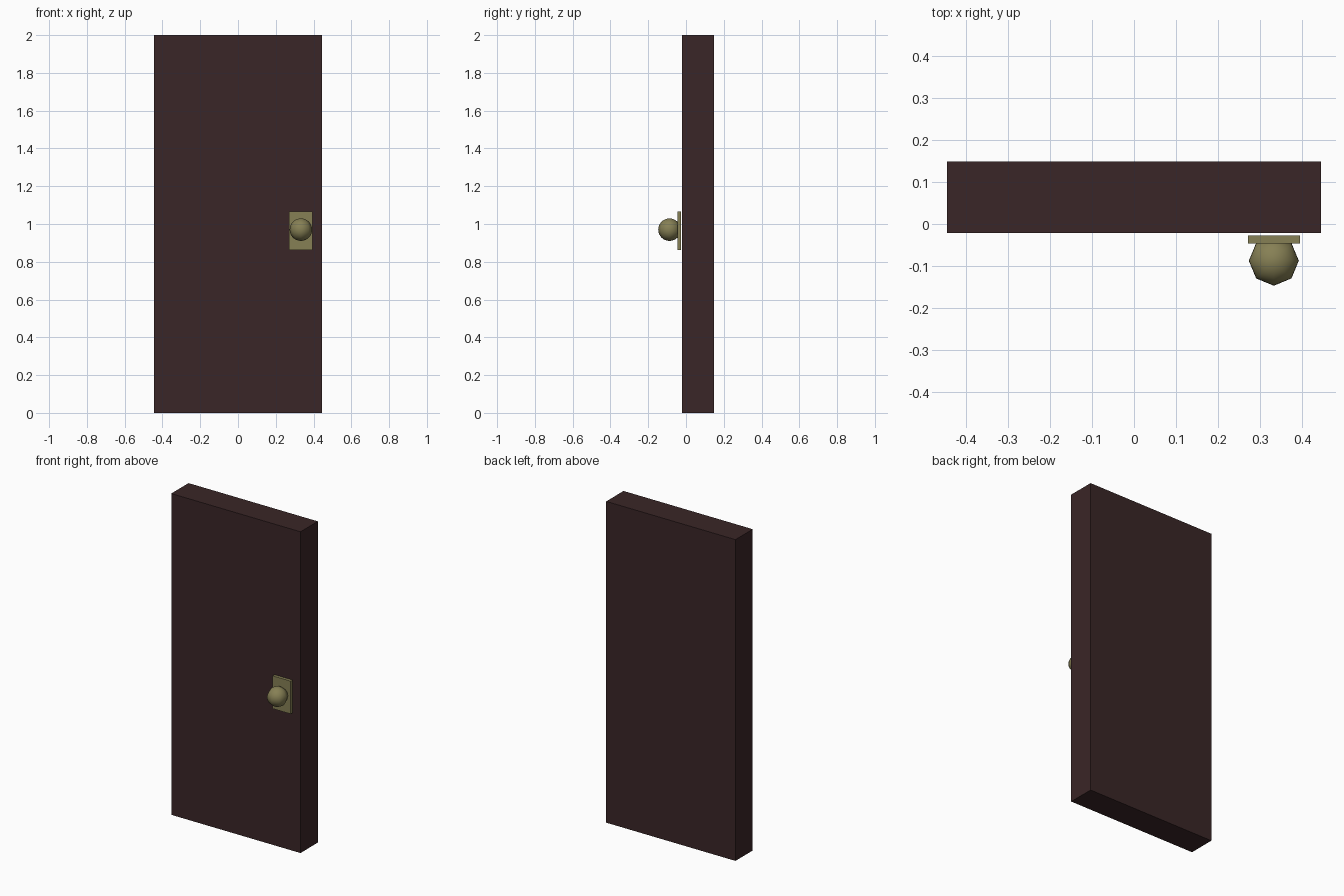
import bpy

if "Cube" in bpy.data.objects:
    bpy.data.objects.remove(bpy.data.objects["Cube"])


def material(name, rgb):
    m = bpy.data.materials.new(name)
    m.diffuse_color = (*rgb, 1)
    m.use_nodes = True
    m.node_tree.nodes["Principled BSDF"].inputs["Base Color"].default_value = m.diffuse_color
    return m


def box(name, lo, hi, mat):
    bpy.ops.mesh.primitive_cube_add(size=1, location=[(a + b) / 2 for a, b in zip(lo, hi)])
    ob = bpy.context.object
    ob.name = name
    ob.scale = [b - a for a, b in zip(lo, hi)]
    bpy.ops.object.transform_apply(location=False, rotation=False, scale=True)
    ob.data.materials.append(mat)
    return ob


wood = material("dark_wood", (0.042, 0.019, 0.02))
brass = material("dull_brass", (0.24, 0.216, 0.09))

# door slab
box("door_slab", (-0.445, -0.021, 0), (0.445, 0.149, 2), wood)

# lock plate, standing just clear of the slab
box("lock_plate", (0.271, -0.046, 0.862), (0.395, -0.027, 1.066), brass)

# round knob, eight-sided seen from above
bpy.ops.mesh.primitive_uv_sphere_add(segments=8, ring_count=16, radius=0.0595,
                                     location=(0.333, -0.0875, 0.97))
knob = bpy.context.object
knob.name = "door_knob"
knob.data.materials.append(brass)
bpy.ops.object.shade_smooth()
